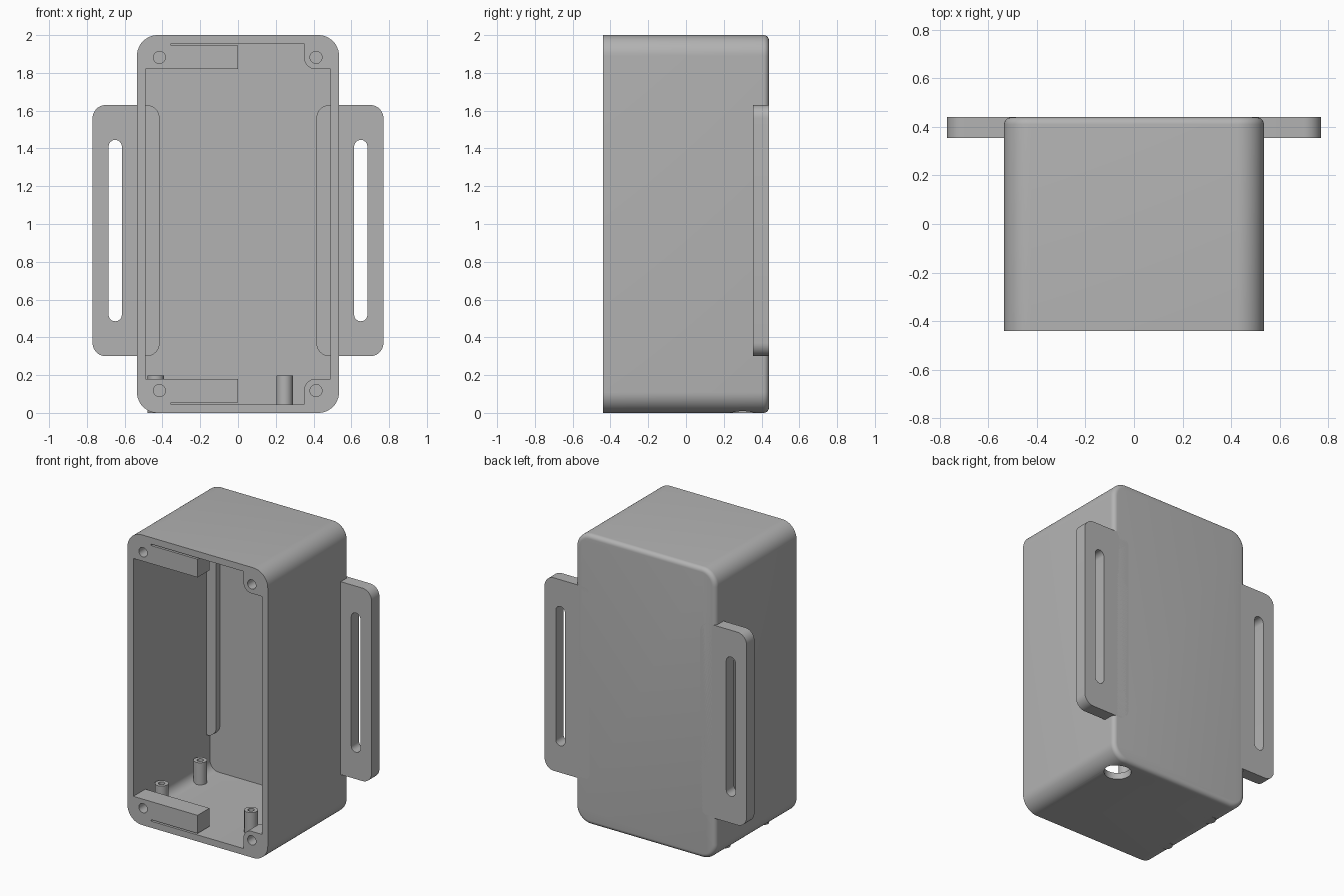
import bpy, bmesh, math

if "Cube" in bpy.data.objects:
    bpy.data.objects.remove(bpy.data.objects["Cube"], do_unlink=True)

grey = bpy.data.materials.new("plain grey")
grey.use_nodes = True
COLOUR = (0.45, 0.45, 0.45, 1)
grey.diffuse_color = COLOUR
grey.node_tree.nodes["Principled BSDF"].inputs["Base Color"].default_value = COLOUR

FRONT, BACK, WALL = -0.44, 0.44, 0.045
HALF_W, HEIGHT, CORNER = 0.535, 2.0, 0.11
IN_X, IN_TOP, IN_R = HALF_W - WALL, HEIGHT - WALL, CORNER - WALL
BOSS_DEPTH = 0.13


def rounded(x0, x1, z0, z1, radii, steps=10):
    """Rounded rectangle; radii run top right, top left, bottom left, bottom right."""
    pts = []
    corners = ((x1, z1, -1, -1), (x0, z1, 1, -1), (x0, z0, 1, 1), (x1, z0, -1, 1))
    for i, ((x, z, sx, sz), r) in enumerate(zip(corners, radii)):
        if r == 0:
            pts.append((x, z))
            continue
        for k in range(steps + 1):
            a = math.pi / 2 * (i + k / steps)
            pts.append((x + sx * r + r * math.cos(a), z + sz * r + r * math.sin(a)))
    return pts


def prism(name, pts, y0, y1, back_fillet=0):
    """Extrude an XZ outline along y."""
    bm = bmesh.new()
    front = [bm.verts.new((x, y0, z)) for x, z in pts]
    back = [bm.verts.new((x, y1, z)) for x, z in pts]
    bm.faces.new(front)
    rim = bm.faces.new(back[::-1])
    for i in range(len(pts)):
        j = (i + 1) % len(pts)
        bm.faces.new((front[j], front[i], back[i], back[j]))
    bmesh.ops.recalc_face_normals(bm, faces=bm.faces[:])
    if back_fillet:
        bmesh.ops.bevel(bm, geom=list(rim.edges), offset=back_fillet, segments=6,
                        profile=0.5, affect='EDGES')
    mesh = bpy.data.meshes.new(name)
    bm.to_mesh(mesh)
    bm.free()
    mesh.materials.append(grey)
    obj = bpy.data.objects.new(name, mesh)
    bpy.context.collection.objects.link(obj)
    return obj


def cylinder(name, r, centre, depth, along_y=False):
    bpy.ops.mesh.primitive_cylinder_add(
        vertices=32, radius=r, depth=depth, location=centre,
        rotation=(math.pi / 2 if along_y else 0, 0, 0))
    obj = bpy.context.object
    obj.name = name
    obj.data.materials.append(grey)
    return obj


def cut(obj, cutter):
    """Subtract the cutter and discard it."""
    cutter.hide_render = True
    mod = obj.modifiers.new("cut", 'BOOLEAN')
    mod.operation = 'DIFFERENCE'
    mod.solver = 'EXACT'
    mod.object = cutter
    bpy.ops.object.select_all(action='DESELECT')
    bpy.context.view_layer.objects.active = obj
    obj.select_set(True)
    bpy.ops.object.modifier_apply(modifier=mod.name)
    bpy.data.objects.remove(cutter, do_unlink=True)


parts = []

# Case: open-fronted shell with a cable hole in the floor
case = prism("case", rounded(-HALF_W, HALF_W, 0, HEIGHT, [CORNER] * 4, 12),
             FRONT, BACK, back_fillet=0.03)
cut(case, prism("cavity", rounded(-IN_X, IN_X, WALL, IN_TOP, [IN_R] * 4),
                FRONT - 0.1, BACK - WALL))
cut(case, cylinder("cable_hole", 0.085, (0.385, 0.3, 0), 0.3))
parts.append(case)

# Slotted strap tabs, reaching through the side walls
for side, s in (("left", 1), ("right", -1)):
    x0, x1 = sorted((s * 0.415, s * 0.77))
    tab = prism(side + "_strap_tab", rounded(x0, x1, 0.3, 1.63, [0.07] * 4), 0.355, BACK)
    x0, x1 = sorted((s * 0.615, s * 0.685))
    cut(tab, prism("slot", rounded(x0, x1, 0.485, 1.445, [0.0349] * 4), 0.3, 0.5))
    parts.append(tab)

# Screw bosses and lid blocks in the front corners, top mirrored to bottom
BLOCK_Z = 1.82
for level, flip in (("top", False), ("bottom", True)):
    def place(pts):
        return [(x, HEIGHT - z) if flip else (x, z) for x, z in pts]

    boss = prism(level + "_screw_boss",
                 place(rounded(0.35, IN_X, BLOCK_Z, IN_TOP, (IN_R, 0, 0.06, 0))),
                 FRONT, FRONT + BOSS_DEPTH)
    block = prism(level + "_lid_block",
                  place(rounded(-IN_X, 0, BLOCK_Z, IN_TOP, (0, IN_R, 0, 0))),
                  FRONT, FRONT + BOSS_DEPTH)
    # Thin slit between the block and the wall
    cut(block, prism("slit", place(rounded(-0.355, 0.1, IN_TOP - 0.01, HEIGHT, [0] * 4)),
                     FRONT - 0.1, FRONT + 0.3))
    hole_z = 0.118 if flip else HEIGHT - 0.118
    for obj, x in ((boss, 0.413), (block, -0.416)):
        cut(obj, cylinder("screw_hole", 0.032, (x, FRONT, hole_z), 0.2, along_y=True))
        parts.append(obj)

# Hollow board standoffs on the floor
for x in (-0.435, 0.247):
    for y in (-0.21, 0.21):
        post = cylinder("board_standoff", 0.043, (x, y, 0.0985), 0.197)
        cut(post, cylinder("pilot_hole", 0.02, (x, y, 0.2), 0.2))
        parts.append(post)

# Smooth the rounded surfaces, keep hard edges
bpy.ops.object.select_all(action='DESELECT')
for obj in parts:
    obj.select_set(True)
bpy.context.view_layer.objects.active = case
bpy.ops.object.shade_smooth_by_angle(angle=math.radians(30))
